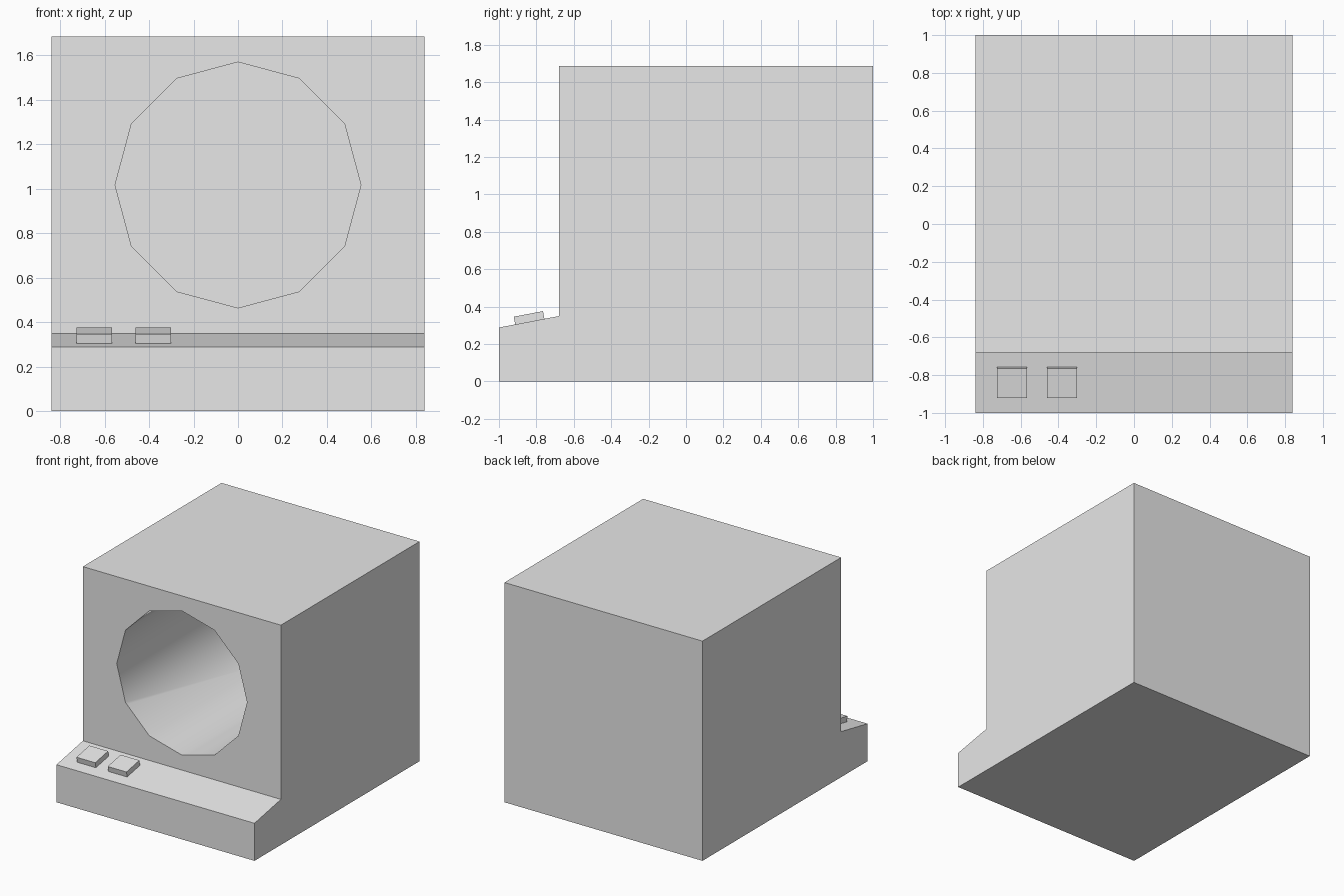
import bpy, bmesh, math
from mathutils import Matrix, Vector

cube = bpy.data.objects.get("Cube")
if cube:
    bpy.data.objects.remove(cube, do_unlink=True)

grey = bpy.data.materials.new("light_grey")
grey.use_nodes = True
grey.diffuse_color = (0.8, 0.8, 0.8, 1)
grey.node_tree.nodes["Principled BSDF"].inputs["Base Color"].default_value = grey.diffuse_color


def add_object(name, bm):
    bmesh.ops.recalc_face_normals(bm, faces=bm.faces)
    mesh = bpy.data.meshes.new(name)
    bm.to_mesh(mesh)
    bm.free()
    mesh.materials.append(grey)
    obj = bpy.data.objects.new(name, mesh)
    bpy.context.collection.objects.link(obj)
    return obj


HALF_WIDTH, FRONT_Y, HEIGHT = 0.84, -0.68, 1.685
LEDGE_FRONT_Z, LEDGE_BACK_Z = 0.288, 0.349
DRUM_RADIUS, DRUM_DEPTH, DRUM_Z = 0.553, 1.5, 1.017

# Cabinet: side profile with a sloping control ledge, extruded across the width
profile = [(-1, 0), (1, 0), (1, HEIGHT), (FRONT_Y, HEIGHT),
           (FRONT_Y, LEDGE_BACK_Z), (-1, LEDGE_FRONT_Z)]
bm = bmesh.new()
side = bm.faces.new([bm.verts.new((-HALF_WIDTH, y, z)) for y, z in profile])
extruded = bmesh.ops.extrude_face_region(bm, geom=[side])
bmesh.ops.translate(bm, vec=(2 * HALF_WIDTH, 0, 0),
                    verts=[v for v in extruded["geom"] if isinstance(v, bmesh.types.BMVert)])
cabinet = add_object("cabinet", bm)

# Drum recess: twelve-sided cutter sunk into the front panel
OVERSHOOT = 0.1
bm = bmesh.new()
bmesh.ops.create_cone(bm, cap_ends=True, segments=12, radius1=DRUM_RADIUS, radius2=DRUM_RADIUS,
                      depth=DRUM_DEPTH + OVERSHOOT,
                      matrix=Matrix.Translation((0, FRONT_Y + (DRUM_DEPTH - OVERSHOOT) / 2, DRUM_Z))
                      @ Matrix.Rotation(math.pi / 2, 4, "X"))
cutter = add_object("drum_cutter", bm)
cutter.hide_render = True
cut = cabinet.modifiers.new("drum_recess", "BOOLEAN")
cut.operation = "DIFFERENCE"
cut.solver = "EXACT"
cut.object = cutter
bpy.context.view_layer.objects.active = cabinet
cabinet.select_set(True)
bpy.ops.object.modifier_apply(modifier=cut.name)
bpy.data.objects.remove(cutter, do_unlink=True)
bpy.ops.object.shade_smooth_by_angle(angle=math.radians(35))

# Square buttons resting on the sloping ledge
BUTTON, THICK = 0.159, 0.042
slope = math.atan2(LEDGE_BACK_Z - LEDGE_FRONT_Z, FRONT_Y + 1)
button_y = -0.835
button_z = LEDGE_FRONT_Z + (button_y + 1) * math.tan(slope)
for name, x in (("right_button", -0.646), ("left_button", -0.381)):
    bm = bmesh.new()
    bmesh.ops.create_cube(bm, size=1, matrix=Matrix.Translation((x, button_y, button_z))
                          @ Matrix.Rotation(slope, 4, "X")
                          @ Matrix.Translation((0, 0, THICK / 2))
                          @ Matrix.Diagonal(Vector((BUTTON, BUTTON, THICK, 1))))
    add_object(name, bm)
